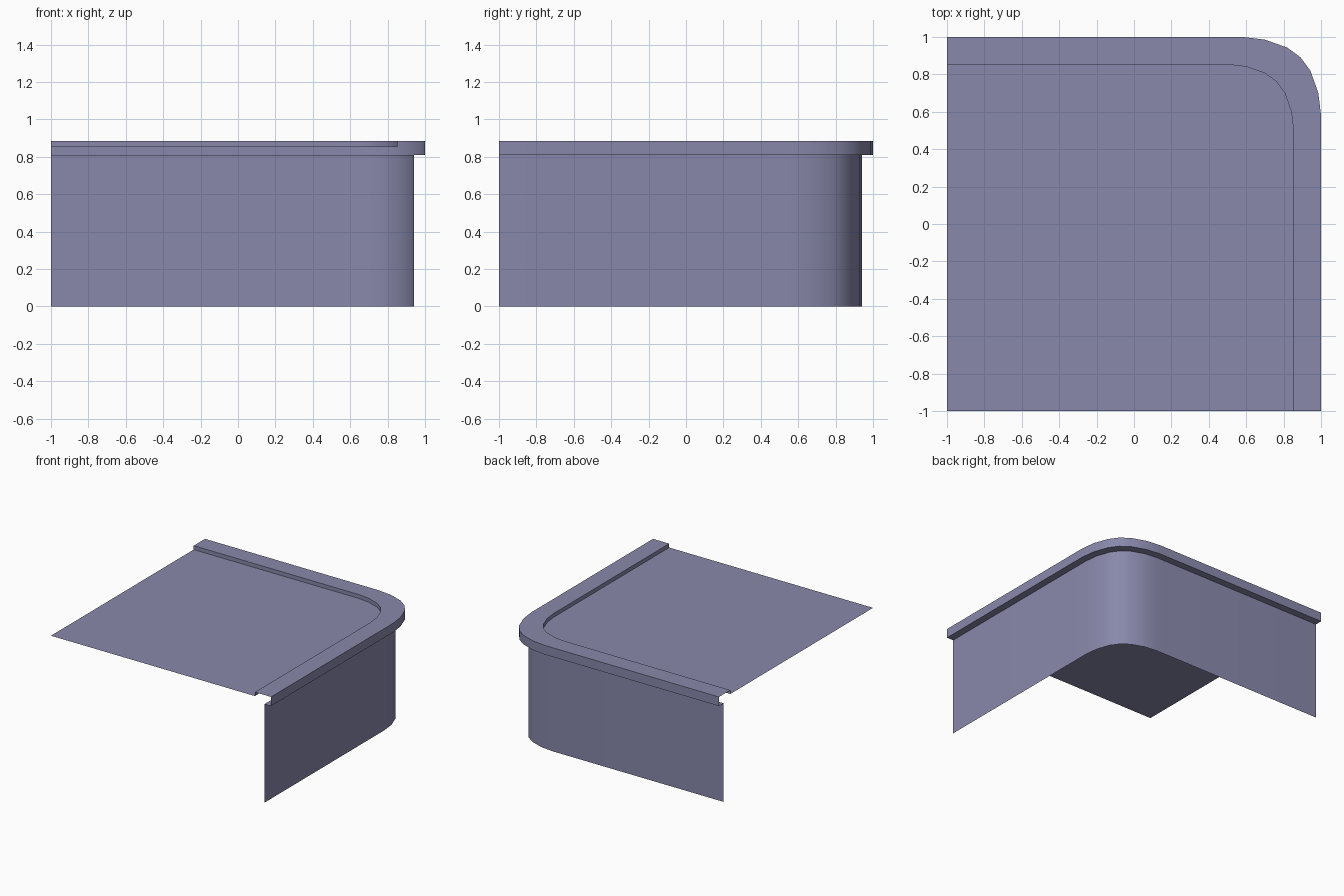
import bpy, bmesh

cube = bpy.data.objects.get("Cube")
if cube:
    bpy.data.objects.remove(cube, do_unlink=True)

mat = bpy.data.materials.new("slate_lavender")
mat.use_nodes = True
COLOUR = (0.246, 0.246, 0.407, 1)
mat.diffuse_color = COLOUR
mat.node_tree.nodes["Principled BSDF"].inputs["Base Color"].default_value = COLOUR

# Quarter-round corner as fractions of its radius, mirrored about the diagonal
HALF = [(0, 1), (0.285, 0.966), (0.57, 0.865)]
CORNER = HALF + [(0.74, 0.74)] + [(b, a) for a, b in reversed(HALF)]


def outline(edge, radius):
    """Path along the back edge, round the corner, and down the right edge."""
    c = edge - radius
    return [(-1, edge)] + [(c + radius * a, c + radius * b) for a, b in CORNER] + [(edge, -1)]


def finish(name, bm):
    bmesh.ops.recalc_face_normals(bm, faces=bm.faces)
    mesh = bpy.data.meshes.new(name)
    bm.to_mesh(mesh)
    bm.free()
    mesh.materials.append(mat)
    obj = bpy.data.objects.new(name, mesh)
    bpy.context.collection.objects.link(obj)
    bpy.ops.object.select_all(action='DESELECT')
    obj.select_set(True)
    bpy.context.view_layer.objects.active = obj
    bpy.ops.object.shade_smooth_by_angle(angle=0.6)
    return obj


def sweep(name, profile):
    """Skin a profile of (edge, radius, height) stations around the corner path."""
    bm = bmesh.new()
    rows = [[bm.verts.new((x, y, z)) for x, y in outline(e, r)] for e, r, z in profile]
    for low, high in zip(rows, rows[1:]):
        for i in range(len(low) - 1):
            bm.faces.new((low[i], low[i + 1], high[i + 1], high[i]))
    # Face outwards and upwards
    obj = finish(name, bm)
    me = obj.data
    if max(me.polygons, key=lambda p: p.center.x + p.center.y).normal.x < 0:
        me.flip_normals()
    return obj


WALL, RIM, INNER = (0.94, 0.38), (1.0, 0.42), (0.853, 0.353)
RIM_LOW, RIM_TOP, DECK = 0.81, 0.885, 0.853

# Outer wall
sweep("wall", [(*WALL, 0), (*WALL, RIM_LOW)])

# Overhanging rim with a raised lip around the deck
sweep("rim", [(*WALL, RIM_LOW), (*RIM, RIM_LOW), (*RIM, RIM_TOP),
              (*INNER, RIM_TOP), (*INNER, DECK)])

# Flat deck inside the lip
bm = bmesh.new()
bm.faces.new([bm.verts.new((x, y, DECK)) for x, y in outline(*INNER) + [(-1, -1)]])
deck = finish("deck", bm)
if deck.data.polygons[0].normal.z < 0:
    deck.data.flip_normals()
